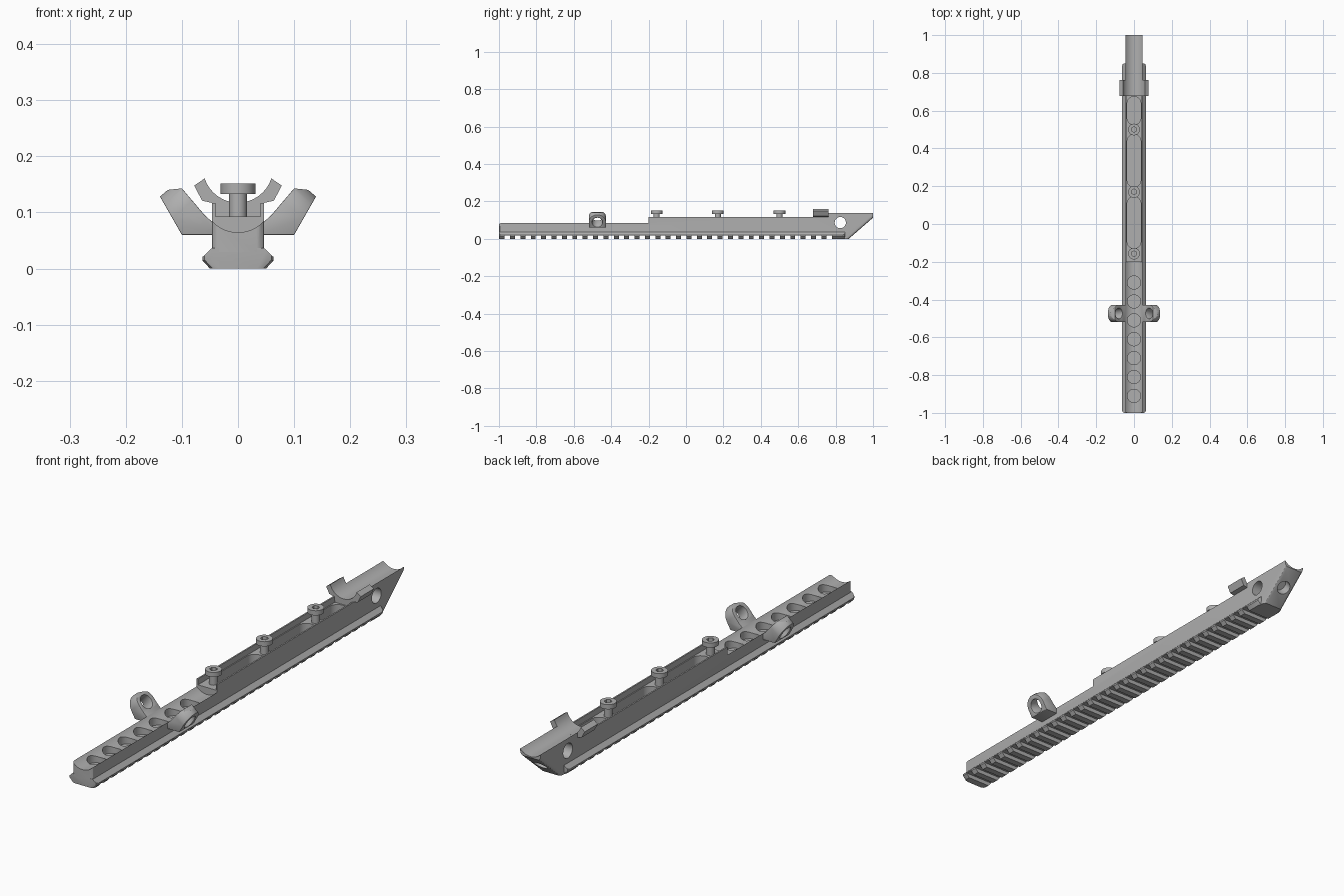
import bpy, bmesh, math
from mathutils import Matrix, Vector

if "Cube" in bpy.data.objects:
    bpy.data.objects.remove(bpy.data.objects["Cube"], do_unlink=True)

grey = bpy.data.materials.new("mid_grey")
grey.use_nodes = True
grey.diffuse_color = (0.43, 0.43, 0.43, 1)
grey.node_tree.nodes["Principled BSDF"].inputs["Base Color"].default_value = grey.diffuse_color


def prism(name, outline, a, b, axis, frame=None, bevel=None):
    """Extrude a 2D outline from a to b along an axis; bevel = (edge test, width, segments)."""
    place = {"X": lambda u, v, w: (w, u, v),
             "Y": lambda u, v, w: (u, w, v),
             "Z": lambda u, v, w: (u, v, w)}[axis]
    bm = bmesh.new()
    rings = [[bm.verts.new(place(u, v, w)) for u, v in outline] for w in (a, b)]
    bm.faces.new(rings[0])
    bm.faces.new(rings[1])
    n = len(outline)
    for i in range(n):
        j = (i + 1) % n
        bm.faces.new((rings[0][i], rings[0][j], rings[1][j], rings[1][i]))
    if frame:
        bm.transform(frame)
    bmesh.ops.recalc_face_normals(bm, faces=bm.faces)
    if bevel:
        test, width, segments = bevel
        edges = [e for e in bm.edges if test(e.verts[0].co, e.verts[1].co)]
        bmesh.ops.bevel(bm, geom=edges, offset=width, segments=segments,
                        profile=0.5, affect="EDGES", clamp_overlap=True)
    mesh = bpy.data.meshes.new(name)
    bm.to_mesh(mesh)
    bm.free()
    mesh.materials.append(grey)
    obj = bpy.data.objects.new(name, mesh)
    bpy.context.collection.objects.link(obj)
    return obj


def pill(u, v0, v1, r, n=32):
    """Rounded slot outline; a circle when v0 equals v1."""
    pts = []
    for i in range(n):
        t = (i + 0.5) * math.tau / n
        pts.append((u + r * math.cos(t), (v1 if math.sin(t) > 0 else v0) + r * math.sin(t)))
    return pts


def box(u0, u1, v0, v1):
    return [(u0, v0), (u1, v0), (u1, v1), (u0, v1)]


def apply_modifiers(obj):
    bpy.ops.object.select_all(action="DESELECT")
    obj.select_set(True)
    bpy.context.view_layer.objects.active = obj
    for m in list(obj.modifiers):
        bpy.ops.object.modifier_apply(modifier=m.name)


def boolean(obj, tool, operation="DIFFERENCE"):
    tool.hide_render = True
    m = obj.modifiers.new("cut", "BOOLEAN")
    m.operation, m.solver, m.object = operation, "EXACT", tool
    apply_modifiers(obj)
    bpy.data.objects.remove(tool, do_unlink=True)


def smooth(obj):
    apply_modifiers(obj)
    bpy.ops.object.shade_smooth_by_angle(angle=math.radians(30))


def axes(x, y, z, origin=(0, 0, 0)):
    m = Matrix((x, y, z)).transposed().to_4x4()
    m.translation = Vector(origin)
    return m


# Main beam: stepped side profile with a slanted rear tip
def beam_edges(p, q):
    front = p.y < -0.99 and q.y < -0.99 and abs(p.z - q.z) > 0.02
    tip = min(p.y, q.y) > 0.86 and abs(p.y - q.y) > 0.05 and abs(p.x - q.x) < 0.01 \
        and min(p.z, q.z) < 0.01
    return front or tip


beam = prism("beam", [(-1, 0.03), (-1, 0.086), (-0.2, 0.086), (-0.2, 0.117), (0.68, 0.117),
                      (0.68, 0.14), (1, 0.14), (1, 0.113), (0.87, 0), (0.84, 0), (0.84, 0.03)],
             -0.046, 0.046, "X", bevel=(beam_edges, 0.012, 3))
R = 0.0625
boolean(beam, prism("front_saddle", pill(0, 0.127, 0.127, R, 64), -1.1, -0.2, "Y"))
boolean(beam, prism("rear_saddle", pill(0, 0.18, 0.18, R, 64), 0.68, 1.1, "Y"))
boolean(beam, prism("trough", box(-0.04, 0.04, 0.093, 0.13), -0.3, 0.68, "Y"))

# Round pockets and long slots in the top
for i in range(7):
    y = -0.31 - 0.1 * i
    boolean(beam, prism("pocket", pill(0, y, y, 0.035), 0.042, 0.2, "Z"))
for y0, y1 in ((-0.13, 0.145), (0.195, 0.475), (0.525, 0.675)):
    boolean(beam, prism("slot", pill(0, y0 + 0.036, y1 - 0.036, 0.036), 0.05, 0.2, "Z"))

# Cross hole and the blind hole in the slanted tip
boolean(beam, prism("cross_hole", pill(0.825, 0.087, 0.087, 0.03), -0.1, 0.1, "X"))
n = Vector((0, 0.66, -0.75)).normalized()
x = Vector((1, 0, 0))
boolean(beam, prism("tip_hole", pill(0, 0, 0, 0.028), -0.04, 0.1, "Z",
                    frame=axes(x, n.cross(x), n, (0, 0.935, 0.057))))
smooth(beam)

# Toothed mounting rail underneath
half = [(0.05, 0), (0.063, 0.014), (0.063, 0.021), (0.046, 0.037)]
rail = prism("toothed_rail", half + [(-u, v) for u, v in reversed(half)], -1, 0.85, "Y",
             bevel=(lambda p, q: abs(p.y - q.y) < 0.01 and abs(p.x - q.x) < 0.03
                    and max(p.z, q.z) < 0.03, 0.012, 2))
teeth = prism("tooth_gaps", box(-0.1, 0.1, -0.02, 0.0167), -0.97, -0.941, "Y")
arr = teeth.modifiers.new("repeat", "ARRAY")
arr.count, arr.use_relative_offset, arr.use_constant_offset = 32, False, True
arr.constant_offset_displace = (0, 0.0555, 0)
apply_modifiers(teeth)
boolean(rail, teeth)
smooth(rail)

# Socket head screws in the trough
for i, y in enumerate((-0.157, 0.17, 0.5)):
    head = prism(f"screw_head_{i + 1}", pill(0, y, y, 0.031), 0.133, 0.152, "Z")
    boolean(head, prism("hex_socket", pill(0, y, y, 0.015, 6), 0.14, 0.2, "Z"))
    smooth(head)
    smooth(prism(f"screw_shank_{i + 1}", pill(0, y, y, 0.016), 0.05, 0.135, "Z"))

# Pair of tilted side loops
loop = prism("side_loops", [(0.038, 0.06), (0.1, 0.06), (0.14, 0.13), (0.128, 0.14),
                            (0.1, 0.143), (0.06, 0.096), (0.047, 0.084), (0.038, 0.075)],
             -0.521, -0.427, "Y")
side = Vector((0, 1, 0))
up = Vector((0.65, 0, 0.76)).normalized()
tilt = axes(side, up, side.cross(up), (0, -0.474, 0))
boolean(loop, prism("loop_outline", pill(0, -0.1, 0.142, 0.046, 48), -0.3, 0.3, "Z", frame=tilt),
        "INTERSECT")
boolean(loop, prism("loop_hole", pill(0, 0.142, 0.142, 0.028), -0.3, 0.3, "Z", frame=tilt))
b = loop.modifiers.new("soft", "BEVEL")
b.width, b.segments, b.limit_method, b.angle_limit = 0.005, 2, "ANGLE", math.radians(40)
loop.modifiers.new("mirror", "MIRROR")
smooth(loop)

# Rear cradle with two raised ears
arc = [(R * math.sin(t), 0.18 - R * math.cos(t))
       for t in (math.radians(72 * k / 8) for k in range(-8, 9))]
under = [(0.078, 0.148), (0.064, 0.121), (0.046, 0.117), (0.04, 0.1)]
cradle = prism("cradle", arc + under + [(-u, v) for u, v in reversed(under)],
               0.678, 0.762, "Y")
smooth(cradle)
